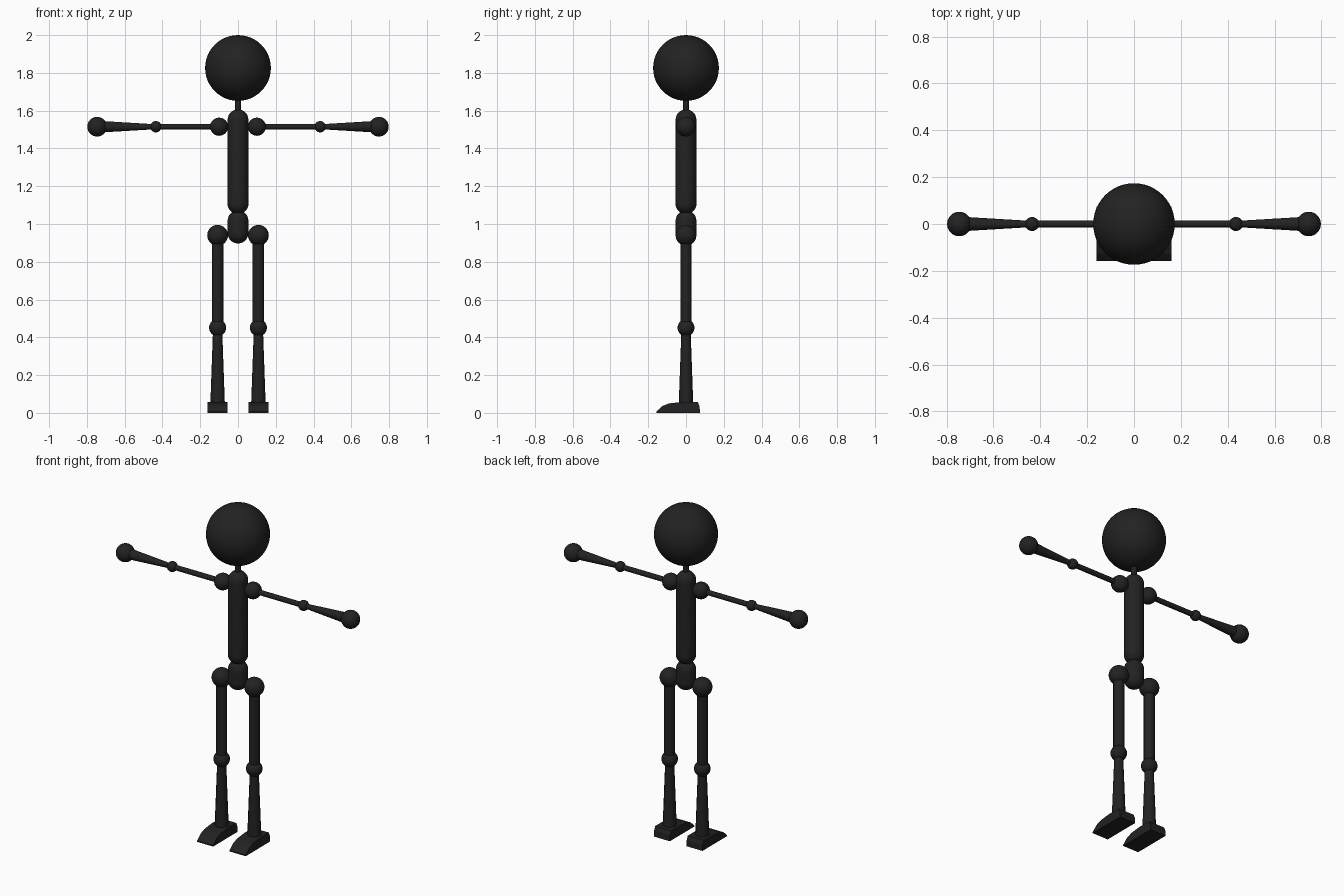
import bpy, bmesh, math
from mathutils import Vector

if "Cube" in bpy.data.objects:
    bpy.data.objects.remove(bpy.data.objects["Cube"])

black = bpy.data.materials.new("matte_black")
black.diffuse_color = (0.016, 0.016, 0.016, 1)
black.use_nodes = True
black.node_tree.nodes["Principled BSDF"].inputs["Base Color"].default_value = black.diffuse_color


def add_object(name, bm, smooth=True):
    bmesh.ops.recalc_face_normals(bm, faces=bm.faces[:])
    mesh = bpy.data.meshes.new(name)
    bm.to_mesh(mesh)
    bm.free()
    mesh.materials.append(black)
    obj = bpy.data.objects.new(name, mesh)
    bpy.context.collection.objects.link(obj)
    if smooth:
        bpy.ops.object.select_all(action='DESELECT')
        obj.select_set(True)
        bpy.context.view_layer.objects.active = obj
        bpy.ops.object.shade_smooth_by_angle(angle=math.radians(35))
    return obj


def ball(name, center, radius, segments=32):
    bm = bmesh.new()
    bmesh.ops.create_uvsphere(bm, u_segments=segments, v_segments=segments // 2, radius=radius)
    bmesh.ops.translate(bm, verts=bm.verts, vec=center)
    add_object(name, bm)


def rod(name, start, end, r1, r2, segments=24):
    a, b = Vector(start), Vector(end)
    bm = bmesh.new()
    bmesh.ops.create_cone(bm, cap_ends=True, segments=segments,
                          radius1=r1, radius2=r2, depth=(b - a).length)
    turn = Vector((0, 0, 1)).rotation_difference(b - a)
    bmesh.ops.rotate(bm, verts=bm.verts, matrix=turn.to_matrix())
    bmesh.ops.translate(bm, verts=bm.verts, vec=(a + b) / 2)
    add_object(name, bm)


def capsule(name, bottom, top, radius, segments=32, rings=16):
    # stretch a sphere by separating its two halves
    bm = bmesh.new()
    bmesh.ops.create_uvsphere(bm, u_segments=segments, v_segments=rings, radius=radius)
    half = (top - bottom) / 2 - radius
    cut = bmesh.ops.bisect_plane(bm, geom=bm.verts[:] + bm.edges[:] + bm.faces[:],
                                 plane_co=(0, 0, 0), plane_no=(0, 0, 1))
    equator = [e for e in cut["geom_cut"] if isinstance(e, bmesh.types.BMEdge)]
    ext = bmesh.ops.split_edges(bm, edges=equator)
    for f in bm.faces:
        f.tag = f.calc_center_median().z > 0
    for v in bm.verts:
        v.co.z += half if v.link_faces[0].tag else -half
    rims = [e for e in bm.edges if e.is_boundary]
    bmesh.ops.bridge_loops(bm, edges=rims)
    bmesh.ops.translate(bm, verts=bm.verts, vec=(0, 0, (top + bottom) / 2))
    add_object(name, bm)


def foot(name, x, half_width):
    # side profile (y, z) extruded across the width
    profile = [(-0.157, 0), (-0.157, 0.007), (-0.125, 0.036), (-0.09, 0.05),
               (-0.02, 0.058), (0.062, 0.058), (0.072, 0.035), (0.074, 0)]
    bm = bmesh.new()
    face = bm.faces.new([bm.verts.new((x - half_width, y, z)) for y, z in profile])
    ext = bmesh.ops.extrude_face_region(bm, geom=[face], use_keep_orig=True)
    moved = [g for g in ext["geom"] if isinstance(g, bmesh.types.BMVert)]
    bmesh.ops.translate(bm, verts=moved, vec=(2 * half_width, 0, 0))
    add_object(name, bm, smooth=False)


# head, neck and trunk
ball("head", (0, 0, 1.826), 0.174, 48)
rod("neck", (0, 0, 1.58), (0, 0, 1.68), 0.016, 0.016)
capsule("chest", 1.275, 1.607, 0.055)
capsule("abdomen", 1.052, 1.375, 0.0555)
capsule("pelvis", 0.897, 1.072, 0.055)

# limbs
arm_z = 1.515
for side, s in (("left", 1), ("right", -1)):
    ball(side + "_shoulder", (s * 0.1, 0, arm_z), 0.048)
    rod(side + "_upper_arm", (s * 0.1, 0, arm_z), (s * 0.435, 0, arm_z), 0.015, 0.015)
    ball(side + "_elbow", (s * 0.435, 0, arm_z), 0.03)
    rod(side + "_forearm", (s * 0.435, 0, arm_z), (s * 0.735, 0, arm_z), 0.013, 0.031)
    ball(side + "_hand", (s * 0.746, 0, arm_z), 0.052)

    leg_x = s * 0.108
    ball(side + "_hip", (leg_x, 0, 0.94), 0.055)
    rod(side + "_thigh", (leg_x, 0, 0.451), (leg_x, 0, 0.94), 0.03, 0.03)
    ball(side + "_knee", (leg_x, 0, 0.451), 0.045)
    rod(side + "_shin", (leg_x, 0, 0.03), (leg_x, 0, 0.451), 0.039, 0.024, 12)
    foot(side + "_foot", leg_x, 0.053)
